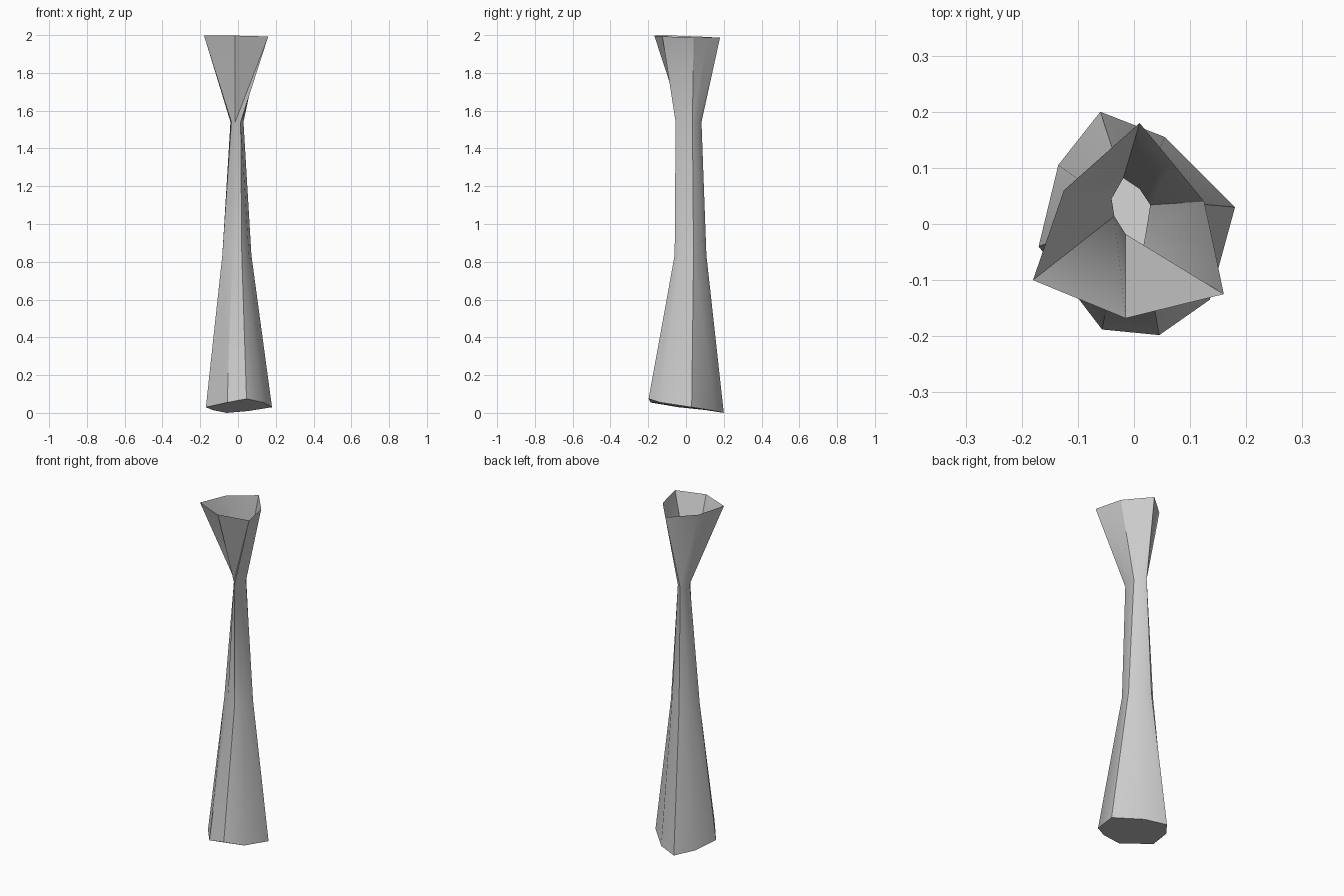
import bpy
import bmesh
import math

if "Cube" in bpy.data.objects:
    bpy.data.objects.remove(bpy.data.objects["Cube"])

# Eight-sided cross-sections from foot to rim, each point is (x, y)
foot = [(-.06, .20), (.055, .155), (.18, .03), (.135, -.135),
        (.045, -.198), (-.057, -.188), (-.17, -.04), (-.135, .105)]
foot_z = [0, .01, .03, .055, .075, .055, .03, .015]
waist = [(-.03, .108), (.03, .092), (.071, .04), (.058, -.03),
         (.02, -.06), (-.03, -.055), (-.083, -.01), (-.078, .065)]
neck = [(-.019, .082), (.01, .0625), (.029, .034), (.022, -.01),
        (.014, -.055), (-.015, -.018), (-.035, .014), (-.04, .045)]
rim = [(.01, .18), (.068, .11), (.125, .04), (.143, -.043),
       (.16, -.125), (-.015, -.168), (-.18, -.10), (-.125, .06)]

bm = bmesh.new()


def ring(points, heights):
    return [bm.verts.new((x, y, z)) for (x, y), z in zip(points, heights)]


rings = [ring(foot, foot_z),
         ring(waist, [.835] * 8),
         ring(neck, [1.54] * 8),
         ring(rim, [1.992 - .02 * x - .03 * y for x, y in rim])]

# Walls: quads on the stem, diagonally split faces on the flared mouth
for level, (low, high) in enumerate(zip(rings, rings[1:])):
    for i in range(8):
        j = (i + 1) % 8
        if level == 2:
            bm.faces.new((low[i], high[i], low[j]))
            bm.faces.new((low[j], high[i], high[j]))
        else:
            bm.faces.new((low[i], high[i], high[j], low[j]))

# Closed foot, open mouth
bm.faces.new(rings[0])
bmesh.ops.recalc_face_normals(bm, faces=bm.faces)

mesh = bpy.data.meshes.new("flared_vase")
bm.to_mesh(mesh)
bm.free()
vase = bpy.data.objects.new("flared_vase", mesh)
bpy.context.collection.objects.link(vase)

# Soft shading with the strong creases kept
bpy.context.view_layer.objects.active = vase
vase.select_set(True)
bpy.ops.object.shade_smooth_by_angle(angle=math.radians(40))
